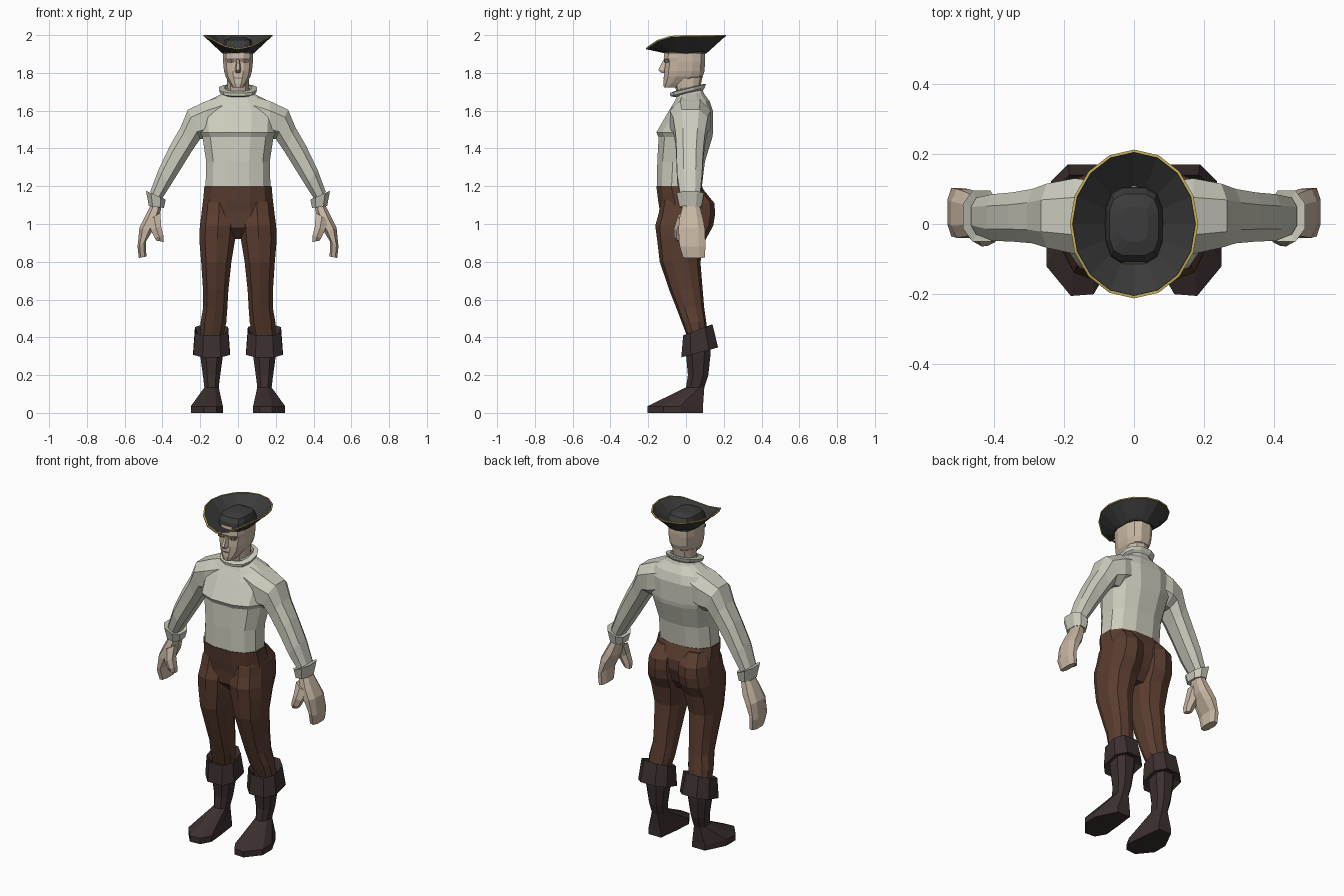
import bpy, bmesh, math
from mathutils import Vector


def material(name, rgb):
    m = bpy.data.materials.new(name)
    m.diffuse_color = (*rgb, 1)
    return m


CLOTH = material("linen", (0.60, 0.60, 0.51))
BROWN = material("brown_cloth", (0.105, 0.047, 0.03))
LEATHER = material("dark_leather", (0.046, 0.029, 0.029))
SKIN = material("skin", (0.58, 0.47, 0.37))
FELT = material("dark_felt", (0.045, 0.045, 0.045))
GOLD = material("gold", (0.6, 0.45, 0.1))
SHADE = material("eye_shade", (0.22, 0.16, 0.12))


def section(c, u, v, n, e=0.8):
    """Closed n-sided rounded outline spanned by half axes u and v."""
    def power(t):
        return math.copysign(abs(t) ** e, t)
    off = math.pi / n
    k = power(math.cos(off))
    angles = [off + 2 * math.pi * i / n for i in range(n)]
    return [c + u * (power(math.cos(a)) / k) + v * (power(math.sin(a)) / k) for a in angles]


def level(z, cx, rx, yf, yb, n=12, slope=0.0, e=0.8):
    """Horizontal outline between y front and y back, optionally tilted."""
    h = (yb - yf) / 2
    return section(Vector((cx, (yf + yb) / 2, z)), Vector((rx, 0, 0)), Vector((0, h, h * slope)), n, e)


def limb(x1, z1, x2, z2, yf, yb, n=8):
    """Outline across a slanting limb, from its outer to its inner edge."""
    a, b = Vector((x1, 0, z1)), Vector((x2, 0, z2))
    return section((a + b) / 2 + Vector((0, (yf + yb) / 2, 0)), (a - b) / 2,
                   Vector((0, (yb - yf) / 2, 0)), n)


def loft(name, rings, mat, mirror=False, caps=True, closed=False):
    bm = bmesh.new()
    rows = [[bm.verts.new(p) for p in r] for r in rings]
    n = len(rows[0])
    pairs = list(zip(rows, rows[1:])) + ([(rows[-1], rows[0])] if closed else [])
    for a, b in pairs:
        for i in range(n):
            j = (i + 1) % n
            bm.faces.new((a[i], a[j], b[j], b[i]))
    if caps and not closed:
        bm.faces.new(rows[0])
        bm.faces.new(rows[-1])
    bmesh.ops.recalc_face_normals(bm, faces=bm.faces)
    me = bpy.data.meshes.new(name)
    bm.to_mesh(me)
    bm.free()
    me.materials.append(mat)
    ob = bpy.data.objects.new(name, me)
    bpy.context.collection.objects.link(ob)
    if mirror:
        ob.modifiers.new("mirror", "MIRROR").use_mirror_merge = False
    return ob


# Shirt body, sleeves and turned-back cuffs
loft("shirt_body", [level(z, 0, *r) for z, *r in (
    (1.19, .172, -.154, .083), (1.33, .168, -.152, .10), (1.46, .188, -.145, .14),
    (1.485, .20, -.157, .143), (1.60, .205, -.09, .142), (1.65, .165, -.06, .125),
    (1.69, .085, -.042, .095), (1.72, .06, -.045, .085))], CLOTH)
loft("sleeve", [limb(*r) for r in (
    (.08, 1.68, .10, 1.47, -.07, .12), (.17, 1.65, .17, 1.45, -.085, .13),
    (.265, 1.605, .20, 1.45, -.068, .115), (.305, 1.51, .245, 1.385, -.055, .10),
    (.36, 1.415, .31, 1.28, -.05, .09), (.42, 1.29, .36, 1.20, -.048, .085),
    (.465, 1.17, .405, 1.13, -.03, .075))], CLOTH, mirror=True)
loft("sleeve_cuff", [limb(*r) for r in (
    (.46, 1.16, .405, 1.13, -.025, .07), (.487, 1.175, .383, 1.13, -.05, .095),
    (.472, 1.095, .392, 1.085, -.035, .082), (.46, 1.10, .41, 1.09, -.02, .07))],
    CLOTH, mirror=True)

# Collar ring, tilted up towards the back
loft("collar", [level(z, 0, rx, yf, yb, slope=.25) for z, rx, yf, yb in (
    (1.69, .07, -.06, .09), (1.70, .095, -.083, .10), (1.717, .10, -.085, .105),
    (1.722, .07, -.06, .09))], CLOTH, closed=True)

# Mitten-like hand with separate thumb
loft("hand", [limb(*r) for r in (
    (.46, 1.13, .41, 1.11, -.015, .065), (.467, 1.09, .408, 1.075, -.02, .075),
    (.495, 1.035, .425, 1.01, -.035, .09), (.522, .98, .455, .96, -.04, .10),
    (.532, .88, .488, .905, -.035, .103), (.525, .82, .485, .828, -.015, .10))],
    SKIN, mirror=True)
loft("thumb", [limb(*r, n=6) for r in (
    (.48, 1.02, .41, 1.06, -.04, .03), (.46, .965, .408, .99, -.06, .0),
    (.44, .925, .395, .94, -.06, -.01), (.432, .912, .393, .905, -.05, -.015))],
    SKIN, mirror=True)

# Breeches: hips plus one mirrored leg
loft("hips", [level(z, 0, *r) for z, *r in (
    (1.20, .178, -.157, .085), (1.12, .185, -.147, .12), (1.06, .187, -.137, .12),
    (.98, .16, -.13, .09), (.92, .05, -.07, .05))], BROWN)
loft("breeches_leg", [level(z, *r, n=10) for z, *r in (
    (1.18, .095, .065, -.10, .09), (1.11, .10, .087, -.13, .145),
    (1.05, .102, .092, -.14, .148), (.99, .106, .096, -.157, .138),
    (.92, .11, .095, -.148, .10), (.80, .115, .08, -.135, .072),
    (.65, .118, .067, -.085, .085), (.56, .12, .064, -.05, .093),
    (.48, .13, .068, -.02, .105), (.40, .14, .06, .01, .115))], BROWN, mirror=True)

# Boots: flared cuff, and shaft running into a splayed wedge foot
loft("boot_cuff", [level(z, .14, rx, yf, yb, 8, s) for z, rx, yf, yb, s in (
    (.40, .066, .01, .115, .3), (.44, .088, -.015, .14, .38),
    (.32, .097, -.025, .17, .27), (.34, .06, .01, .13, .27))],
    LEATHER, mirror=True, closed=True)
sole = [(.25, -.03), (.19, .09), (.105, .09), (.09, -.03),
        (.08, -.14), (.115, -.20), (.18, -.205), (.25, -.12)]
shaft = [level(z, .14, *r, n=8) for z, *r in (
    (.38, .063, .01, .13), (.31, .061, .0, .13), (.20, .046, .01, .118), (.135, .038, .0, .097))]
loft("boot", shaft + [[Vector((x, y, z)) for x, y in sole] for z in (.035, 0)],
     LEATHER, mirror=True)

# Neck and head
loft("neck", [level(z, 0, .058, yf, yb, n=10) for z, yf, yb in (
    (1.66, -.04, .075), (1.73, -.055, .075), (1.81, -.07, .09))], SKIN)
loft("head", [level(z, 0, *r, e=.75) for z, *r in (
    (1.93, .078, -.112, .10), (1.88, .079, -.118, .102), (1.86, .079, -.108, .101),
    (1.81, .074, -.114, .098), (1.78, .066, -.116, .088), (1.745, .045, -.12, .02),
    (1.722, .028, -.117, -.05))], SKIN)

# Face details: nose wedge, eye sockets and mouth
loft("nose", [[Vector(p) for p in r] for r in (
    ((-.01, -.10, 1.875), (.01, -.10, 1.875), (.005, -.12, 1.87), (-.005, -.12, 1.87)),
    ((-.02, -.10, 1.812), (.02, -.10, 1.812), (.009, -.147, 1.815), (-.009, -.147, 1.815)),
    ((-.014, -.10, 1.798), (.014, -.10, 1.798), (.006, -.13, 1.80), (-.006, -.13, 1.80)))], SKIN)
loft("eye", [level(z, .037, rx, -.116, -.09, 6) for z, rx in ((1.872, .02), (1.855, .018))],
     SHADE, mirror=True)
loft("mouth", [level(z, 0, .022, -.121, -.10, 6) for z in (1.776, 1.77)], SHADE)


# Hat: crown, brim turned up except at the front, gold edge
def brim_ring(t, lift=0.0, grow=0.0):
    pts = []
    for i in range(16):
        a = 2 * math.pi * i / 16
        c, s = math.cos(a), math.sin(a)
        top = 1.995 - .07 * max(0, -s) ** 3
        rx, yr = .083 + (.098 + grow) * t, .108 + (.102 + grow) * t
        pts.append(Vector((rx * c, yr * s, 1.903 + (top - 1.903) * t + lift)))
    return pts


loft("hat_crown", [level(z, 0, rx, yf, yb, e=.6) for z, rx, yf, yb in (
    (1.903, .082, -.112, .105), (1.95, .077, -.108, .10), (1.975, .07, -.09, .085),
    (1.988, .04, -.05, .05))], FELT)
loft("hat_brim", [brim_ring(0), brim_ring(1), brim_ring(1, .004, -.006), brim_ring(0, .008)],
     FELT, closed=True)
loft("hat_edge", [brim_ring(1, -.002, .002), brim_ring(1, .005, .002),
                  brim_ring(1, .005, -.005), brim_ring(1, -.002, -.004)], GOLD, closed=True)
